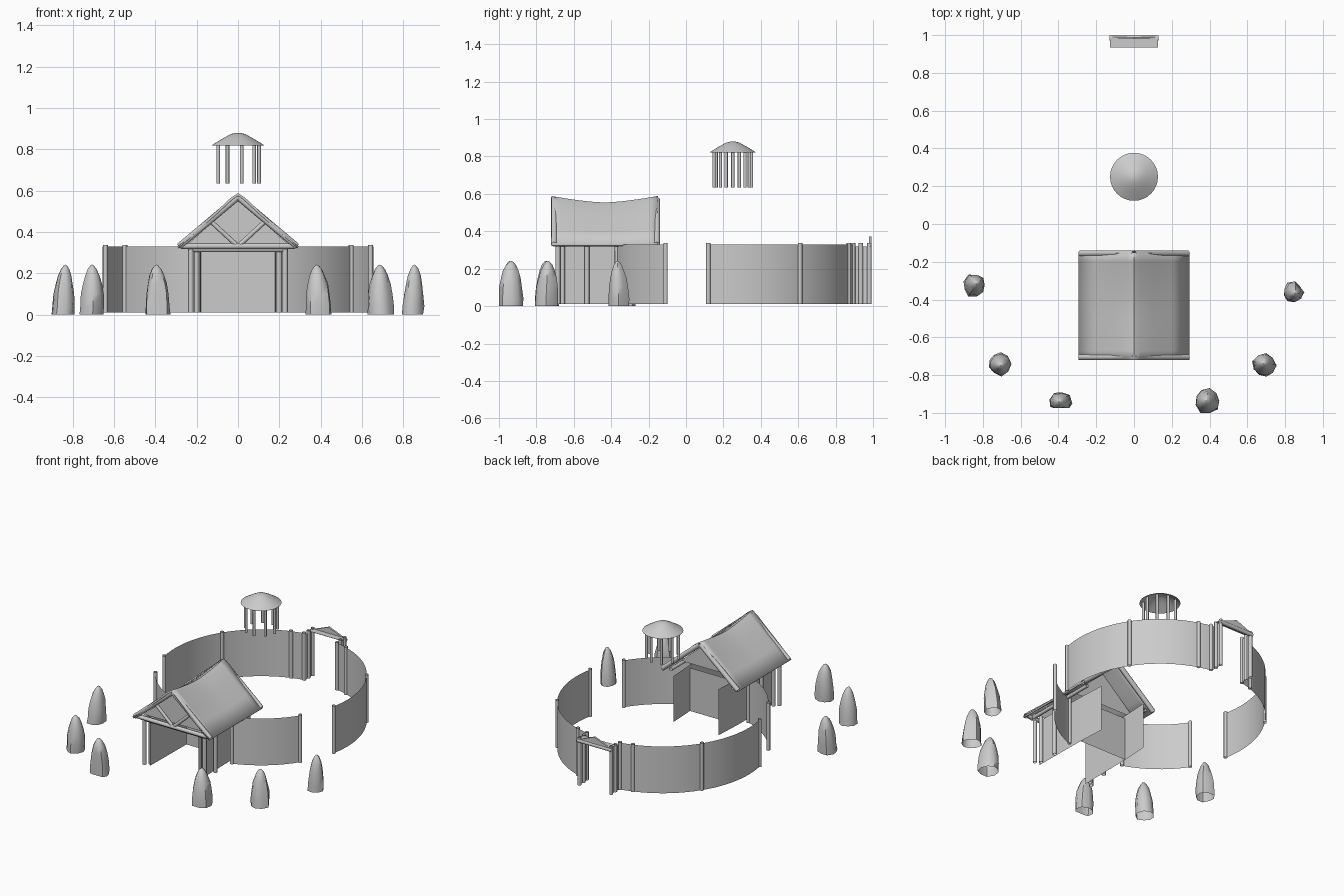
import bpy, bmesh, math, random
from mathutils import Vector

if "Cube" in bpy.data.objects:
    bpy.data.objects.remove(bpy.data.objects["Cube"])

random.seed(4)
Z0, WALL_Z, POST_Z = 0.01, 0.33, 0.337
CY, R = 0.25, 0.655


def make(name, verts, faces, smooth=False, thick=0):
    me = bpy.data.meshes.new(name)
    me.from_pydata([tuple(v) for v in verts], [], faces)
    bm = bmesh.new()
    bm.from_mesh(me)
    bmesh.ops.recalc_face_normals(bm, faces=bm.faces[:])
    bm.to_mesh(me)
    bm.free()
    ob = bpy.data.objects.new(name, me)
    bpy.context.collection.objects.link(ob)
    if thick:
        m = ob.modifiers.new("thickness", 'SOLIDIFY')
        m.thickness = thick
        m.offset = 0
    if smooth:
        bpy.ops.object.select_all(action='DESELECT')
        bpy.context.view_layer.objects.active = ob
        ob.select_set(True)
        bpy.ops.object.shade_smooth_by_angle(angle=math.radians(50))
    return ob


def loft(name, rings, closed=True, **kw):
    n = len(rings[0])
    faces = []
    for i in range(len(rings) - 1):
        for j in range(n if closed else n - 1):
            k = (j + 1) % n
            faces.append((i*n + j, i*n + k, (i+1)*n + k, (i+1)*n + j))
    return make(name, [v for r in rings for v in r], faces, **kw)


def pole(name, a, b, r, sides=8):
    a, b = Vector(a), Vector(b)
    q = (b - a).to_track_quat('Z', 'Y')
    ring = [q @ Vector((r*math.cos(t*math.tau/sides), r*math.sin(t*math.tau/sides), 0))
            for t in range(sides)]
    return loft(name, [[a + v for v in ring], [b + v for v in ring]], smooth=True)


def post(name, x, y, top=POST_Z, r=0.012):
    return pole(name, (x, y, Z0), (x, y, top), r)


def panel(name, path, top=WALL_Z, **kw):
    return loft(name, [[(x, y, Z0) for x, y in path], [(x, y, top) for x, y in path]],
                closed=False, **kw)


def on_ring(deg, s=1):
    a = math.radians(deg)
    return s*R*math.cos(a), CY + R*math.sin(a)


def arc(a, b, n, s):
    return [on_ring(a + (b - a)*i/n, s) for i in range(n + 1)]


for s, side in ((1, "right"), (-1, "left")):
    # curved enclosure walls and posts
    panel(side + "_front_wall", arc(-72, -33.3, 10, s), smooth=True)
    panel(side + "_back_wall", arc(-11.5, 79.5, 24, s), smooth=True)
    for d in (-71, -33.3, -11.5, 33.3, 71.5, 79):
        post(side + "_wall_post", *on_ring(d, s))
    # back gate returns and posts
    panel(side + "_gate_return", [on_ring(79.5, s), (s*.12, .98)], top=.32)
    post(side + "_gate_post_inner", s*.12, .935)
    post(side + "_gate_post_outer", s*.12, .98)
    # house passage wall and posts
    panel(side + "_passage_wall", [(s*.185, -.69), (s*.18, -.3), (s*.17, -.11)], top=.325)
    for x, y in ((.228, -.685), (.2, -.66), (.2, -.53)):
        post(side + "_house_post", s*x, y, r=.013)
    pole(side + "_eave_beam", (s*.235, -.71, .33), (s*.235, -.17, .33), .012)
    # roof truss
    for y, e in ((-.705, "front"), (-.155, "back")):
        pole(side + "_" + e + "_gable_board", (s*.285, y, .33), (0, y, .57), .016)
    pole(side + "_truss_brace", (s*.01, -.7, .34), (s*.135, -.7, .455), .011)

# back gate lintel, canopy and pediment
pole("gate_lintel", (-.13, .985, .315), (.13, .985, .315), .013)
make("gate_canopy", [(-.128, .935, .33), (.128, .935, .33), (.128, .985, .33), (-.128, .985, .33)],
     [(0, 1, 2, 3)])
make("gate_pediment", [(-.13, .985, .32), (.13, .985, .32), (0, .985, .372)],
     [(0, 1, 2)], thick=.012)

# house door and gables
panel("house_door", [(-.18, -.3), (.18, -.3)], top=.305)
for y, n in ((-.66, "front_gable"), (-.3, "back_gable")):
    make(n, [(-.25, y, .335), (.25, y, .335), (0, y, .555)], [(0, 1, 2)])
pole("tie_beam", (-.275, -.7, .332), (.275, -.7, .332), .014)
pole("door_beam", (-.24, -.68, .315), (.24, -.68, .315), .012)

# sagging roof
rows = []
for i in range(13):
    t = i/12
    sag = .035*(1 - abs(2*t - 1)**1.5)
    y = -.72 + .57*t
    rows.append([(x, y, z - sag*(1 - abs(x)/.29)) for x, z in
                 ((-.29, .325), (-.2, .408), (-.1, .497), (-.03, .562), (0, .583),
                  (.03, .562), (.1, .497), (.2, .408), (.29, .325))])
loft("house_roof", rows, closed=False, smooth=True, thick=.012)

# pavilion roof and columns
prof = [(.127, .82), (.1, .837), (.07, .855), (.035, .874), (.015, .879), (.0005, .88)]
loft("pavilion_roof", [[(r*math.cos(k*math.tau/32), CY + r*math.sin(k*math.tau/32), z)
                        for k in range(32)] for r, z in prof], smooth=True)
for k in range(9):
    a = k*math.tau/9
    x, y = .102*math.cos(a), CY + .102*math.sin(a)
    pole("pavilion_column", (x, y, .635), (x, y, .825), .009)

# standing stones
shape = [(0, 1), (.04, 1), (.1, .92), (.15, .78), (.19, .6), (.22, .38), (.237, .16), (.242, .02)]
for x, y, r in ((.39, -.935, .072), (.69, -.75, .066), (.84, -.36, .056),
                (-.39, -.95, .062), (-.715, -.74, .062), (-.845, -.325, .062)):
    lump = [random.uniform(.82, 1.05) for _ in range(9)]
    lx, ly = random.uniform(-.015, .015), random.uniform(-.012, .012)
    rings = []
    for z, f in shape:
        ring = []
        for k in range(9):
            a = k*math.tau/9
            rr = r*f*lump[k]*random.uniform(.95, 1.05)
            py = y + rr*math.sin(a) + ly*z/.24
            ring.append((x + rr*math.cos(a) + lx*z/.24,
                         max(py, -.975 if x == -.39 else -1.0), z))
        rings.append(ring)
    loft("standing_stone", rings, smooth=True)
